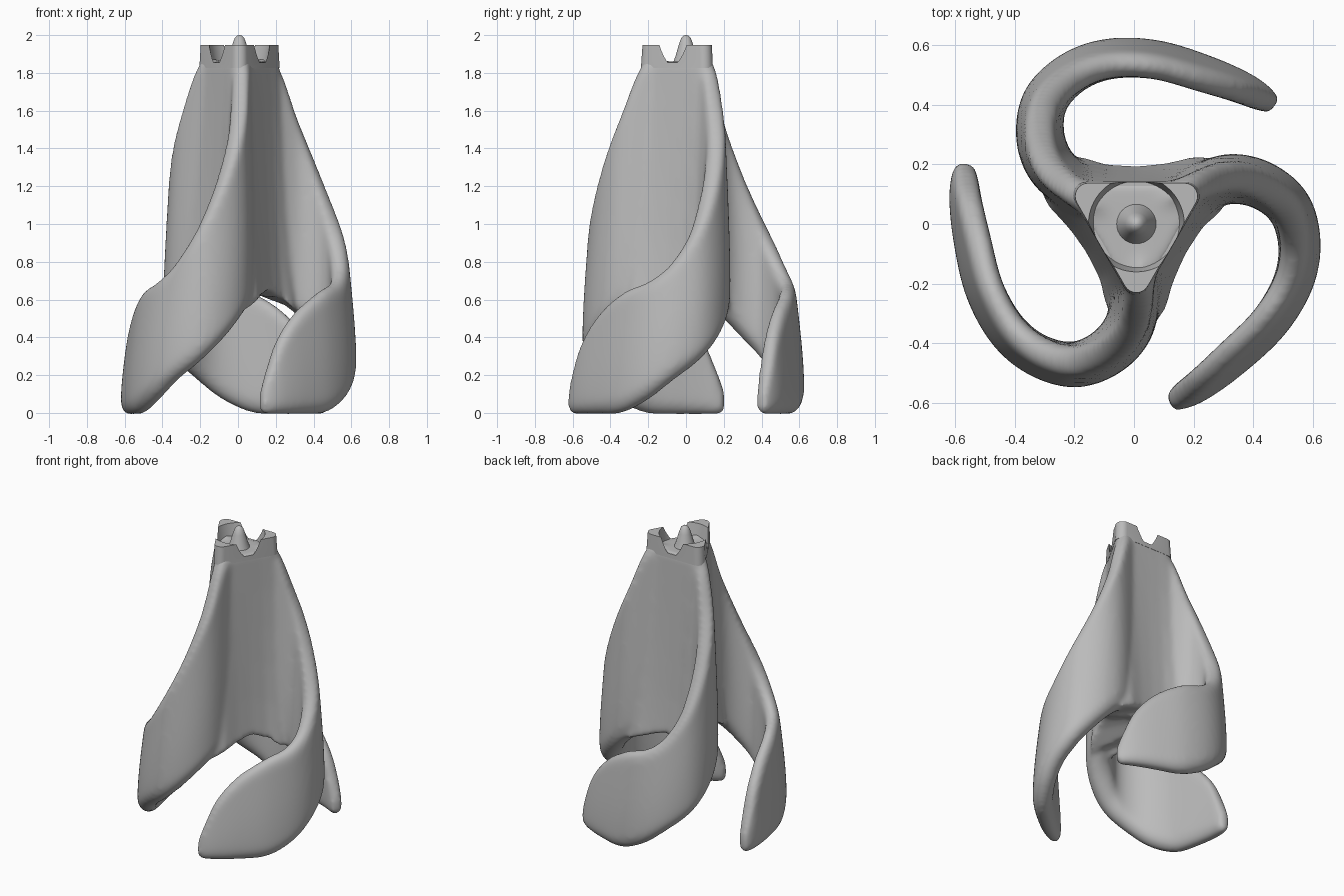
import bpy, bmesh, math
from mathutils import Vector, Matrix

if "Cube" in bpy.data.objects:
    bpy.data.objects.remove(bpy.data.objects["Cube"])

grey = bpy.data.materials.new("plain_grey")
grey.use_nodes = True
grey.diffuse_color = (0.5, 0.5, 0.5, 1)
grey.node_tree.nodes["Principled BSDF"].inputs["Base Color"].default_value = (0.5, 0.5, 0.5, 1)
TURNS = [Matrix.Rotation(math.radians(a), 3, "Z") for a in (0, -120, -240)]
AXIS_X = 0.008  # the three-fold axis sits slightly off the middle of the bounds


def loft(bm, rings):
    """Skin a list of equal-sized rings and cap both ends."""
    rows = [[bm.verts.new(p) for p in ring] for ring in rings]
    n = len(rows[0])
    faces = [bm.faces.new((a[i], a[(i + 1) % n], b[(i + 1) % n], b[i]))
             for a, b in zip(rows, rows[1:]) for i in range(n)]
    faces += [bm.faces.new(rows[0]), bm.faces.new(rows[-1])]
    bmesh.ops.recalc_face_normals(bm, faces=faces)


def make(name, bm):
    bmesh.ops.translate(bm, verts=bm.verts, vec=(AXIS_X, 0, 0))
    mesh = bpy.data.meshes.new(name)
    bm.to_mesh(mesh)
    bm.free()
    mesh.materials.append(grey)
    ob = bpy.data.objects.new(name, mesh)
    bpy.context.scene.collection.objects.link(ob)
    return ob


def select(ob):
    bpy.ops.object.select_all(action="DESELECT")
    ob.select_set(True)
    bpy.context.view_layer.objects.active = ob


def spline(points, steps):
    """Smooth curve through points of any dimension."""
    p = [Vector(q) for q in points]
    p = [2 * p[0] - p[1]] + p + [2 * p[-1] - p[-2]]
    out = []
    for a, b, c, d in zip(p, p[1:], p[2:], p[3:]):
        for k in range(steps):
            t = k / steps
            out.append(0.5 * (2 * b + (c - a) * t + (2 * a - 5 * b + 4 * c - d) * t ** 2
                              + (3 * b - a - 3 * c + d) * t ** 3))
    return out + [p[-2]]


def tri_ring(sector):
    """Repeat one clockwise sector three times around the axis."""
    return [r @ Vector(p) for r in TURNS for p in sector]


def corner_arc(count, z, scale=1):
    """Rounded corner of the three-sided outline."""
    tip = Vector((0.19 * math.cos(math.radians(30)), 0.095))
    angles = [math.radians(90 - 120 * k / (count - 1)) for k in range(count)]
    flat = [(tip + 0.045 * Vector((math.cos(a), math.sin(a)))) * scale for a in angles]
    return [(x, y, z) for x, y in flat]


def leg_section(low, high, wide, thin, lean):
    """Upright lens-like section as (sideways, height) pairs."""
    right, left = [], []
    for k in range(15):
        u = 0.5 - 0.5 * math.cos(math.pi * k / 14)
        half = (wide + (thin - wide) * u) * (1 - 0.25 * (1 - u) ** 4)
        end = min(1.3 * half, 0.45 * (high - low))
        gap = min(u, 1 - u) * (high - low)
        if gap < end:
            half *= math.sqrt(max(0, 1 - (1 - gap / end) ** 2))
        z, shift = low + (high - low) * u, lean * u ** 1.5
        right.append((shift + half, z))
        left.append((shift - half, z))
    return right + left[-2:0:-1]


# Curling leg: x, y, lower edge, upper edge, lower and upper half thickness, inward lean
LEG = [(0.06, 0.04, 0.65, 1.86, 0.10, 0.05, -0.015), (0.19, 0.11, 0.60, 1.86, 0.10, 0.043, -0.012),
       (0.31, 0.15, 0.51, 1.55, 0.105, 0.045, -0.012), (0.422, 0.13, 0.39, 1.26, 0.101, 0.047, 0),
       (0.515, 0.055, 0.27, 1.0, 0.094, 0.048, 0.01), (0.55, -0.07, 0.17, 0.80, 0.087, 0.045, 0.02),
       (0.528, -0.20, 0.07, 0.70, 0.083, 0.042, 0.025), (0.447, -0.336, 0, 0.645, 0.079, 0.04, 0.03),
       (0.322, -0.458, -0.01, 0.54, 0.073, 0.04, 0.03), (0.215, -0.543, -0.01, 0.39, 0.064, 0.038, 0.02),
       (0.147, -0.583, -0.01, 0.22, 0.05, 0.036, 0.01), (0.11, -0.597, 0.005, 0.11, 0.032, 0.025, 0)]
bm = bmesh.new()
path = spline(LEG, 6)
rings = []
for i, (x, y, low, high, wide, thin, lean) in enumerate(path):
    before, after = path[max(i - 1, 0)], path[min(i + 1, len(path) - 1)]
    side = Vector((after[1] - before[1], before[0] - after[0], 0)).normalized()
    rings.append([Vector((x, y, z)) + side * s
                  for s, z in leg_section(max(low, -0.01), high, wide, thin, lean)])
for turn in TURNS:
    loft(bm, [[turn @ p for p in ring] for ring in rings])

# Three-sided core joining the legs, flaring downwards to an arched lower rim
low_core = [(0, 0.195, 0.655), (0.1, 0.205, 0.63), (0.2, 0.23, 0.59), (0.285, 0.22, 0.55),
            (0.33, 0.12, 0.53), (0.285, 0.04, 0.55), (0.225, -0.012, 0.61)]
top_core = [(0, 0.14, 1.86), (0.09, 0.14, 1.86)] + corner_arc(4, 1.86) + [(0.166, 0.008, 1.86)]
core = []
for t in (0, 0.2, 0.4, 0.6, 0.8, 1):
    sector = []
    for a, b in zip(low_core, top_core):
        p = Vector(a).lerp(Vector(b), t ** 0.8)
        p.z = a[2] + (b[2] - a[2]) * t
        sector.append(p)
    core.append(tri_ring(sector))
loft(bm, core)

# Fuse the core and legs into one smooth skin
body = make("twisted_body", bm)
remesh = body.modifiers.new("fuse", "REMESH")
remesh.mode = "VOXEL"
remesh.voxel_size = 0.013
soften = body.modifiers.new("soften", "SMOOTH")
soften.factor = 0.5
soften.iterations = 18
select(body)
for name in ("fuse", "soften"):
    bpy.ops.object.modifier_apply(modifier=name)
bpy.ops.object.shade_smooth()

# Three-toothed crown, hollowed by a tapered round cut
bm = bmesh.new()
loft(bm, [tri_ring(corner_arc(9, z, s)) for s, z in ((1.015, 1.825), (0.98, 1.947))])
crown = make("crown", bm)
bm = bmesh.new()
bmesh.ops.create_cone(bm, cap_ends=True, segments=64, radius1=0.144, radius2=0.164, depth=0.11,
                      matrix=Matrix.Translation((0, 0, 1.91)))
cutter = make("crown_cutter", bm)
cutter.hide_render = True
cut = crown.modifiers.new("hollow", "BOOLEAN")
cut.operation = "DIFFERENCE"
cut.solver = "EXACT"
cut.object = cutter
select(crown)
bpy.ops.object.modifier_apply(modifier="hollow")
bpy.data.objects.remove(cutter)
bpy.ops.object.shade_smooth_by_angle(angle=math.radians(25))

# Rounded cone standing in the crown
bm = bmesh.new()
profile = [(0.07, 1.85), (0.055, 1.89), (0.038, 1.95), (0.025, 1.985), (0.012, 1.997), (0.002, 2.0)]
loft(bm, [[Vector((r * math.cos(math.tau * k / 32), r * math.sin(math.tau * k / 32), z))
           for k in range(32)] for r, z in profile])
select(make("centre_cone", bm))
bpy.ops.object.shade_smooth_by_angle(angle=math.radians(40))
